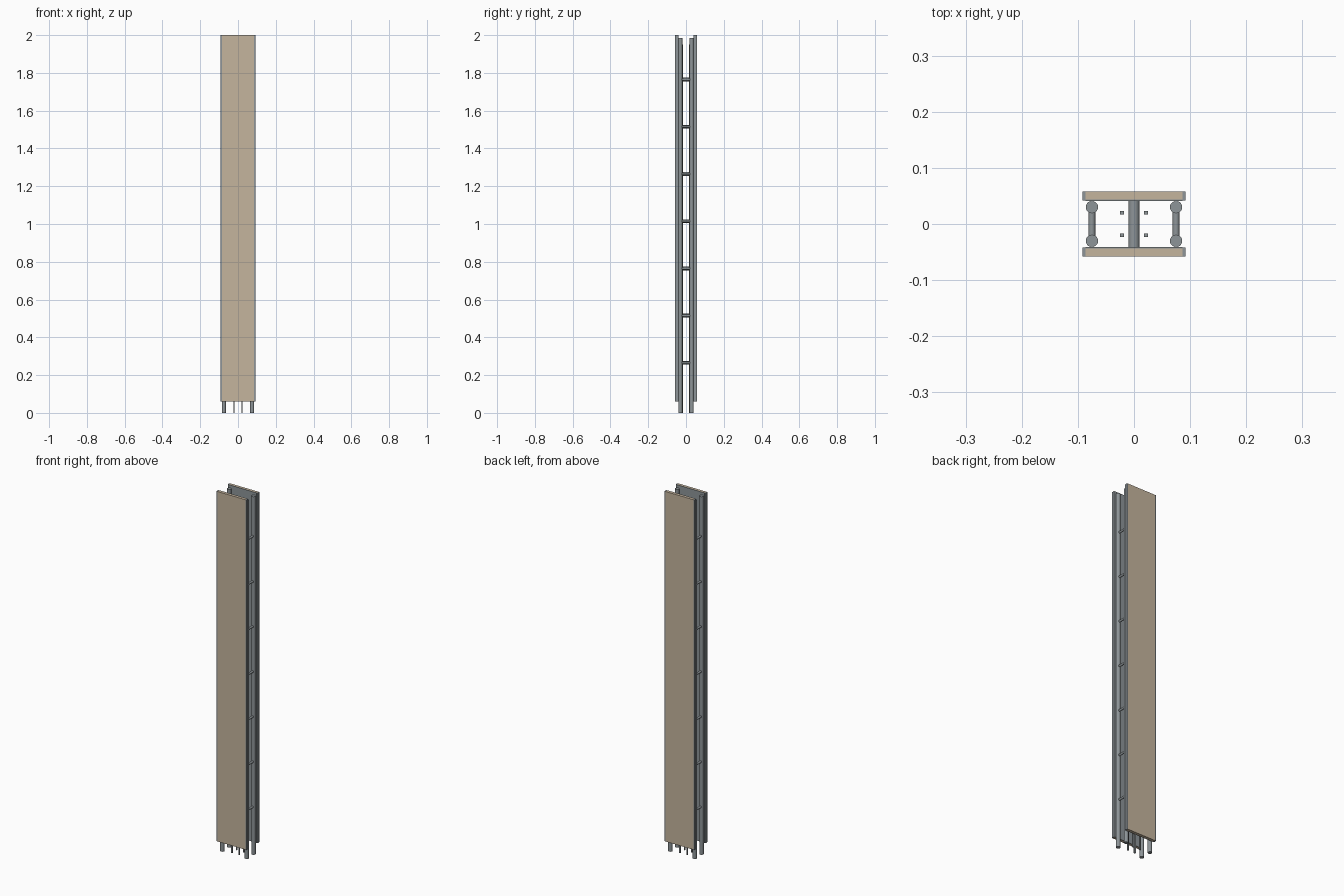
import bpy, math
from mathutils import Vector

if "Cube" in bpy.data.objects:
    bpy.data.objects.remove(bpy.data.objects["Cube"])


def material(name, color):
    m = bpy.data.materials.new(name)
    m.diffuse_color = (*color, 1)
    m.use_nodes = True
    m.node_tree.nodes["Principled BSDF"].inputs["Base Color"].default_value = m.diffuse_color
    return m


GREY = material("steel grey", (0.27, 0.30, 0.315))
BEIGE = material("plank beige", (0.56, 0.46, 0.34))


def box(name, lo, hi, mat):
    lo, hi = Vector(lo), Vector(hi)
    bpy.ops.mesh.primitive_cube_add(size=1, location=(lo + hi) / 2)
    ob = bpy.context.object
    ob.scale = hi - lo
    bpy.ops.object.transform_apply(location=False, rotation=False, scale=True)
    ob.name = name
    ob.data.materials.append(mat)
    return ob


def rod(name, a, b, radius, sides=20):
    a, b = Vector(a), Vector(b)
    bpy.ops.mesh.primitive_cylinder_add(vertices=sides, radius=radius, depth=(b - a).length,
                                        location=(a + b) / 2)
    ob = bpy.context.object
    ob.rotation_euler = (b - a).to_track_quat('Z', 'Y').to_euler()
    ob.name = name
    ob.data.materials.append(GREY)
    bpy.ops.object.shade_smooth_by_angle(angle=math.radians(40))
    return ob


Z0, Z1 = 0.06, 2.0

for s, side in ((-1, "front"), (1, "back")):
    # Plank held in a shallow channel
    def ybox(name, x0, x1, y0, y1, z0, z1, mat):
        ya, yb = sorted((s * y0, s * y1))
        return box(f"{side}_{name}", (x0, ya, z0), (x1, yb, z1), mat)

    ybox("plank", -0.086, 0.086, 0.0435, 0.058, Z0, Z1, BEIGE)
    ybox("channel_back", -0.086, 0.086, 0.041, 0.0435, Z0, Z1, GREY)
    for x in (-1, 1):
        xa, xb = sorted((x * 0.086, x * 0.092))
        ybox("channel_side", xa, xb, 0.042, 0.0575, Z0, Z1, GREY)
        # Round corner posts
        rod(f"{side}_post", (x * 0.075, s * 0.03, 0), (x * 0.075, s * 0.03, 1.985), 0.011)
        # Thin square inner bars
        ybox("inner_bar", x * 0.0215 - 0.0035, x * 0.0215 + 0.0035,
             0.0165, 0.0235, 0, 1.95, GREY)

# Cross rungs: two between the posts, one thicker between the channels
for i in range(7):
    z = 0.265 + 0.25 * i
    for x in (-0.075, 0.075):
        rod("side_rung", (x, -0.03, z), (x, 0.03, z), 0.006, 16)
    rod("centre_rung", (0, -0.041, z), (0, 0.041, z), 0.01, 20)
